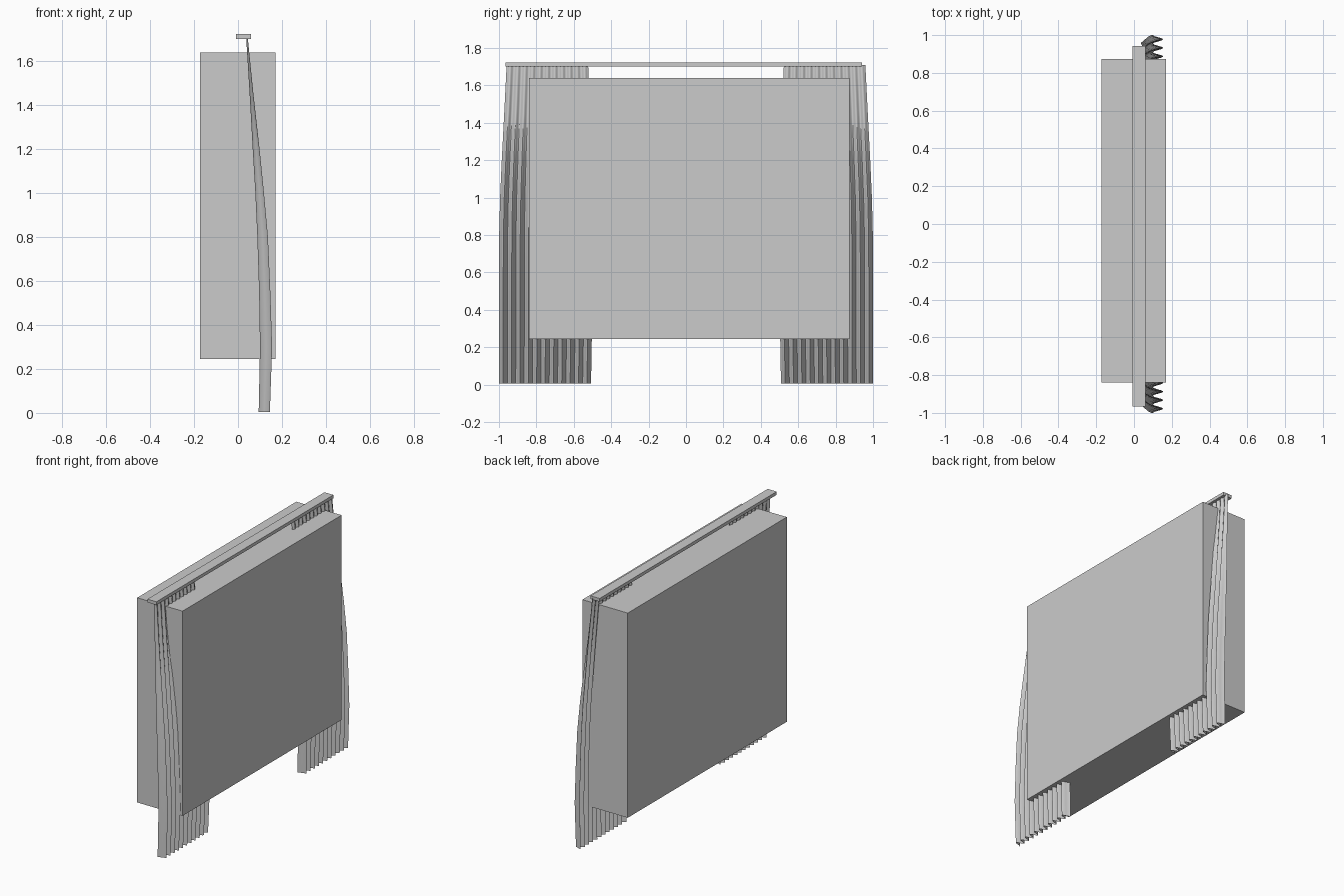
import bpy, math

if "Cube" in bpy.data.objects:
    bpy.data.objects.remove(bpy.data.objects["Cube"])

def box(name, lo, hi):
    bpy.ops.mesh.primitive_cube_add(size=1, location=[(a + b) / 2 for a, b in zip(lo, hi)])
    o = bpy.context.object
    o.name = name
    o.scale = [b - a for a, b in zip(lo, hi)]
    bpy.ops.object.transform_apply(location=False, rotation=False, scale=True)
    return o

# window block and flat curtain rail
box("window_block", (-0.172, -0.84, 0.245), (0.17, 0.873, 1.64))
box("curtain_rail", (-0.008, -0.965, 1.70), (0.06, 0.942, 1.722))

# curtain levels: z, rear x, front x, inner |y|, outer |y|
LEVELS = [
    (0.005, 0.094, 0.145, 0.508, 1.000),
    (0.15, 0.097, 0.150, 0.505, 1.000),
    (0.30, 0.100, 0.155, 0.503, 1.000),
    (0.55, 0.096, 0.147, 0.502, 1.000),
    (0.80, 0.088, 0.136, 0.503, 0.999),
    (1.00, 0.079, 0.118, 0.507, 0.994),
    (1.20, 0.067, 0.098, 0.511, 0.985),
    (1.45, 0.053, 0.070, 0.516, 0.972),
    (1.71, 0.037, 0.044, 0.523, 0.959),
]
PLEATS, STEPS = 11, 8

def curtain(name, side):
    n = PLEATS * STEPS + 1
    verts, faces = [], []
    for z, x0, x1, ya, yb in LEVELS:
        for i in range(n):
            t = i / (n - 1)
            wave = 0.5 - 0.5 * math.cos(2 * math.pi * PLEATS * t)
            verts.append((x0 + (x1 - x0) * wave, side * (ya + (yb - ya) * t), z))
    for r in range(len(LEVELS) - 1):
        for i in range(n - 1):
            a = r * n + i
            f = (a, a + 1, a + n + 1, a + n)
            faces.append(f if side > 0 else f[::-1])
    me = bpy.data.meshes.new(name)
    me.from_pydata(verts, [], faces)
    o = bpy.data.objects.new(name, me)
    bpy.context.collection.objects.link(o)
    bpy.ops.object.select_all(action='DESELECT')
    o.select_set(True)
    bpy.context.view_layer.objects.active = o
    bpy.ops.object.shade_smooth_by_angle(angle=math.radians(40))

# pleated curtains at both ends
curtain("left_curtain", -1)
curtain("right_curtain", 1)
